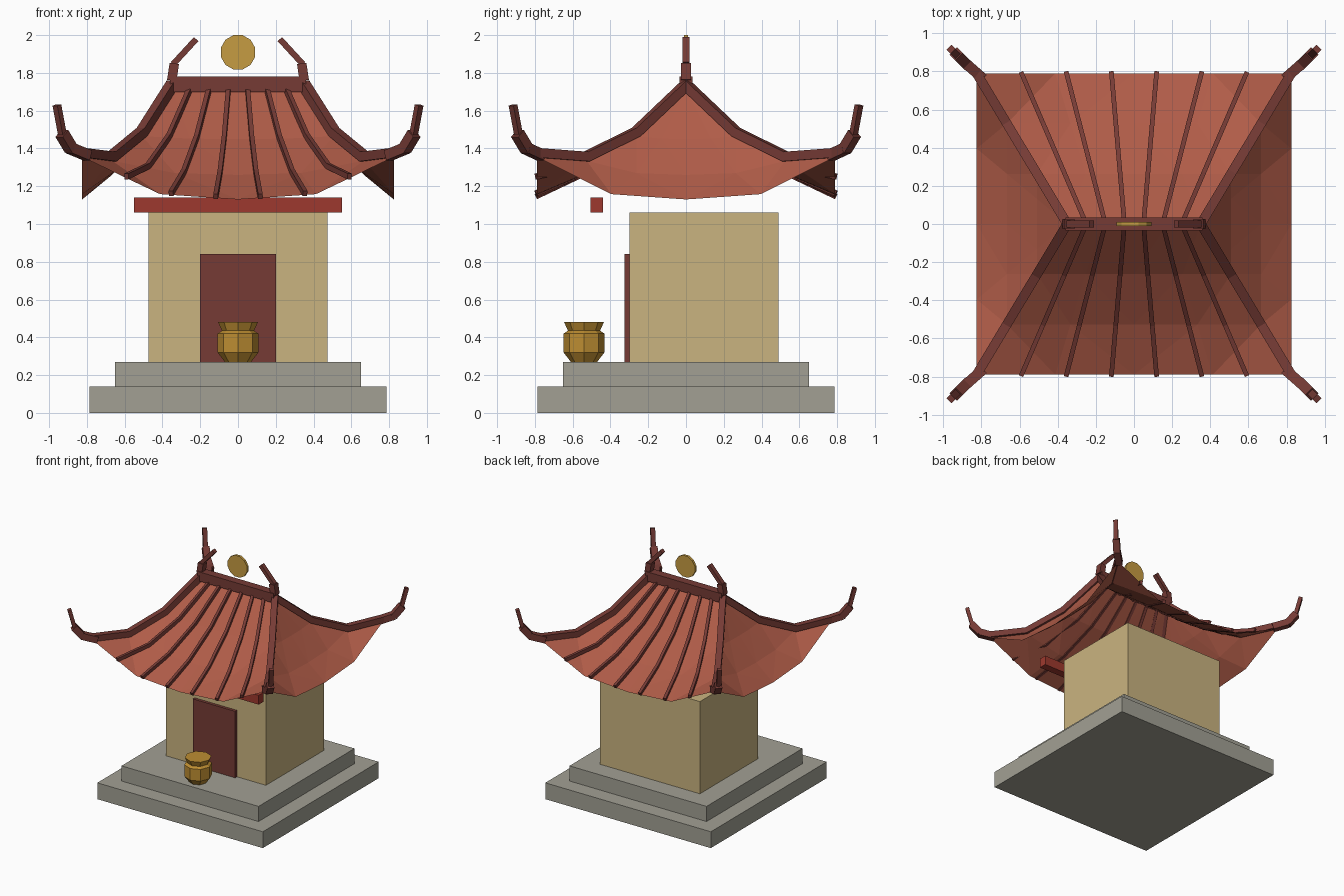
import bpy, bmesh, math
from mathutils import Vector, Matrix

if "Cube" in bpy.data.objects:
    bpy.data.objects.remove(bpy.data.objects["Cube"], do_unlink=True)


def material(name, r, g, b):
    """Flat material from 0-255 screen values, stored as linear."""
    lin = [((c / 255 + 0.055) / 1.055) ** 2.4 for c in (r, g, b)]
    m = bpy.data.materials.new(name)
    m.use_nodes = True
    m.diffuse_color = (*lin, 1)
    m.node_tree.nodes["Principled BSDF"].inputs["Base Color"].default_value = (*lin, 1)
    return m


STONE = material("grey stone", 162, 160, 148)
PLASTER = material("tan plaster", 202, 180, 128)
WOOD = material("dark red wood", 118, 59, 53)
TILE = material("roof tile red", 176, 92, 72)
BEAM = material("bright red paint", 158, 57, 46)
GOLD = material("gold", 198, 156, 66)
BRASS = material("aged brass", 190, 142, 50)


def finish(name, bm, mat):
    mesh = bpy.data.meshes.new(name)
    bm.to_mesh(mesh)
    bm.free()
    mesh.materials.append(mat)
    obj = bpy.data.objects.new(name, mesh)
    bpy.context.collection.objects.link(obj)
    return obj


def box(name, x, y, z, mat):
    """Box from (min, max) ranges on each axis."""
    bm = bmesh.new()
    centre = Vector([(a + b) / 2 for a, b in (x, y, z)])
    size = Vector([b - a for a, b in (x, y, z)])
    bmesh.ops.create_cube(bm, size=1, matrix=Matrix.LocRotScale(centre, None, size))
    return finish(name, bm, mat)


def bars(name, points, width, height, mat):
    """Chain of square-cut timbers through the points."""
    bm = bmesh.new()
    pts = [Vector(p) for p in points]
    for p, q in zip(pts, pts[1:]):
        along = q - p
        d = along.normalized()
        side = d.cross(Vector((0, 0, 1))).normalized()
        up = side.cross(d)
        m = Matrix((side * width, along + d * 0.01, up * height)).transposed().to_4x4()
        m.translation = (p + q) / 2
        bmesh.ops.create_cube(bm, size=1, matrix=m)
    return finish(name, bm, mat)


# Stepped plinth, hall, door and lintel
box("lower_step", (-0.785, 0.785), (-0.785, 0.785), (0, 0.14), STONE)
box("upper_step", (-0.65, 0.65), (-0.65, 0.65), (0.14, 0.27), STONE)
box("hall", (-0.475, 0.475), (-0.3, 0.49), (0.27, 1.06), PLASTER)
box("door", (-0.2, 0.2), (-0.325, -0.3), (0.27, 0.84), WOOD)
box("front_beam", (-0.55, 0.55), (-0.505, -0.44), (1.06, 1.14), BEAM)

# Sagging roof: hip heights from ridge to corner, dipping mid-eave
RIDGE, EAVE_X, EAVE_Y = 0.35, 0.825, 0.79
HIP_Z = [1.715, 1.465, 1.335, 1.355]
SAG = [0, 0.015, 0.075, 0.225]
ROWS = range(len(HIP_Z))


def half_width(i):
    return RIDGE + (EAVE_X - RIDGE) * i / 3


def height(i, t):
    """Roof height on row i at t (-1..1), straight between columns."""
    a = abs(t)
    rise = a / 4 if a <= 0.5 else 0.125 + (a - 0.5) * 1.75
    return HIP_Z[i] - SAG[i] * (1 - rise)


def slope_point(face, sign, i, t, lift=0):
    z = height(i, t) + lift
    if face == "long":
        return Vector((half_width(i) * t, sign * EAVE_Y * i / 3, z))
    return Vector((sign * half_width(i), EAVE_Y * i / 3 * t, z))


bm = bmesh.new()
for face in ("long", "end"):
    for sign in (-1, 1):
        grid = [[bm.verts.new(slope_point(face, sign, i, c / 2)) for c in range(-2, 3)]
                for i in ROWS]
        for i in range(3):
            for c in range(4):
                bm.faces.new((grid[i][c], grid[i + 1][c],
                              grid[i + 1][c + 1], grid[i][c + 1]))
bmesh.ops.remove_doubles(bm, verts=bm.verts, dist=0.0005)
bmesh.ops.triangulate(bm, faces=bm.faces)
for f in bm.faces:
    f.normal_update()
    if f.normal.z < 0:
        f.normal_flip()
finish("roof", bm, TILE)

# Ribs down the front and back slopes
for sign, label in ((-1, "front"), (1, "back")):
    for n in range(-5, 6, 2):
        path = [slope_point("long", sign, i, n / 7, 0.01) for i in ROWS]
        bars(f"{label}_roof_rib", path, 0.024, 0.03, WOOD)

# Hip beams with upturned horns at the corners
for sx in (-1, 1):
    for sy in (-1, 1):
        path = [(sx * half_width(i), sy * EAVE_Y * i / 3, HIP_Z[i] + 0.022) for i in ROWS]
        bars("hip_beam", path, 0.05, 0.05, WOOD)
        horn = [(0.8, 0.77, 1.365), (0.885, 0.845, 1.4), (0.93, 0.89, 1.475)]
        bars("corner_curl", [(sx * x, sy * y, z) for x, y, z in horn], 0.055, 0.055, WOOD)
        tip = [(0.928, 0.885, 1.465), (0.958, 0.915, 1.625)]
        bars("corner_tip", [(sx * x, sy * y, z) for x, y, z in tip], 0.036, 0.03, WOOD)

# Ridge and its inward-leaning finials
box("ridge", (-0.36, 0.36), (-0.035, 0.035), (1.7, 1.78), WOOD)
for s in (-1, 1):
    bars("finial_foot", [(s * 0.35, 0, 1.765), (s * 0.338, 0, 1.845)], 0.055, 0.05, WOOD)
    bars("finial_horn", [(s * 0.34, 0, 1.85), (s * 0.225, 0, 1.975)], 0.038, 0.032, WOOD)

# Sun disc floating above the ridge
bm = bmesh.new()
bmesh.ops.create_cone(bm, cap_ends=True, segments=12, radius1=0.094, radius2=0.094, depth=0.02,
                      matrix=Matrix.Translation((0, 0, 1.909))
                      @ Matrix.Rotation(math.pi / 2, 4, "X")
                      @ Matrix.Rotation(math.pi / 12, 4, "Z"))
finish("sun_disc", bm, GOLD)

# Incense urn turned from a profile of (radius, height)
profile = [(0.07, 0.27), (0.108, 0.32), (0.108, 0.42), (0.085, 0.435), (0.105, 0.48)]
bm = bmesh.new()
rings = [[bm.verts.new((r * math.cos(k * math.pi / 4), r * math.sin(k * math.pi / 4) - 0.54, z))
          for k in range(8)] for r, z in profile]
for low, high in zip(rings, rings[1:]):
    for k in range(8):
        j = (k + 1) % 8
        bm.faces.new((low[k], low[j], high[j], high[k]))
bm.faces.new(rings[0][::-1])
bm.faces.new(rings[-1])
finish("incense_urn", bm, BRASS)
